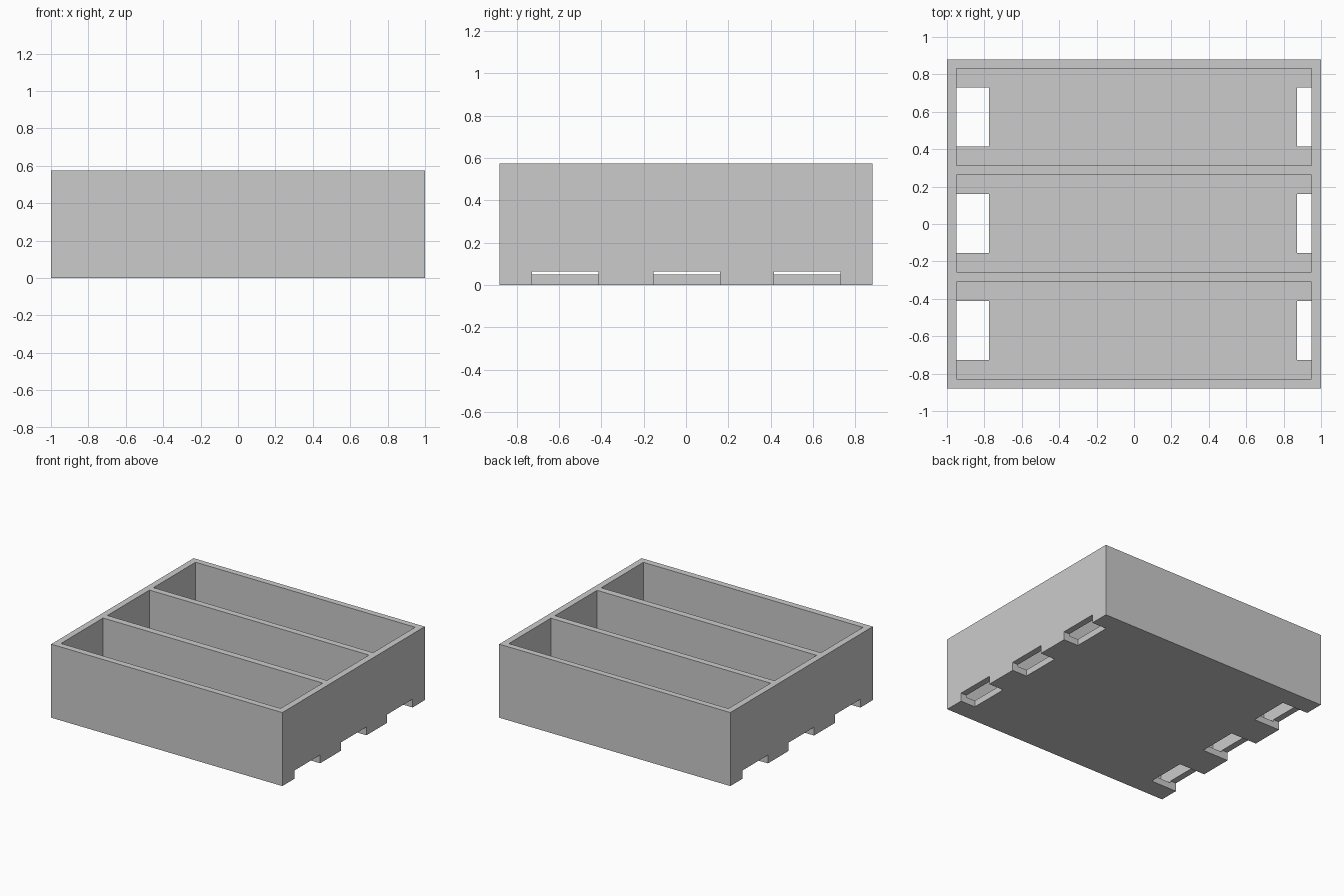
import bpy

# Remove the default cube
cube = bpy.data.objects.get("Cube")
if cube:
    bpy.data.objects.remove(cube, do_unlink=True)

GREY = (0.6, 0.6, 0.6, 1)
grey = bpy.data.materials.new("plain_grey")
grey.use_nodes = True
grey.diffuse_color = GREY
grey.node_tree.nodes["Principled BSDF"].inputs["Base Color"].default_value = GREY

HALF_X, HALF_Y, HEIGHT = 1.0, 0.88, 0.575
WALL, FLOOR, NOTCH_TOP = 0.05, 0.05, 0.065


def box(name, x, y, z):
    """Axis-aligned box from (low, high) pairs."""
    bpy.ops.mesh.primitive_cube_add(size=1)
    ob = bpy.context.object
    ob.name = ob.data.name = name
    for v in ob.data.vertices:
        v.co = [lo if c < 0 else hi for c, (lo, hi) in zip(v.co, (x, y, z))]
    return ob


# Solid block of the tray
tray = box("divided_tray", (-HALF_X, HALF_X), (-HALF_Y, HALF_Y), (0, HEIGHT))
tray.data.materials.append(grey)

# Three compartments, each with a notch under both end walls
cutters = []
for row, y in enumerate((-0.57, 0.0025, 0.5725)):
    cutters.append(box(f"compartment_cutter_{row}", (WALL - HALF_X, HALF_X - WALL),
                       (y - 0.26, y + 0.26), (FLOOR, HEIGHT + 0.2)))
    for side, x in (("right", (-1.2, -0.775)), ("left", (0.872, 1.2))):
        cutters.append(box(f"{side}_notch_cutter_{row}", x,
                           (y - 0.157, y + 0.157), (-0.2, NOTCH_TOP)))

for cutter in cutters:
    mod = tray.modifiers.new(cutter.name, "BOOLEAN")
    mod.operation, mod.solver, mod.object = "DIFFERENCE", "EXACT", cutter

# Bake the cuts and drop the cutters
bpy.context.view_layer.objects.active = tray
for mod in list(tray.modifiers):
    bpy.ops.object.modifier_apply(modifier=mod.name)
for cutter in cutters:
    bpy.data.objects.remove(cutter, do_unlink=True)
